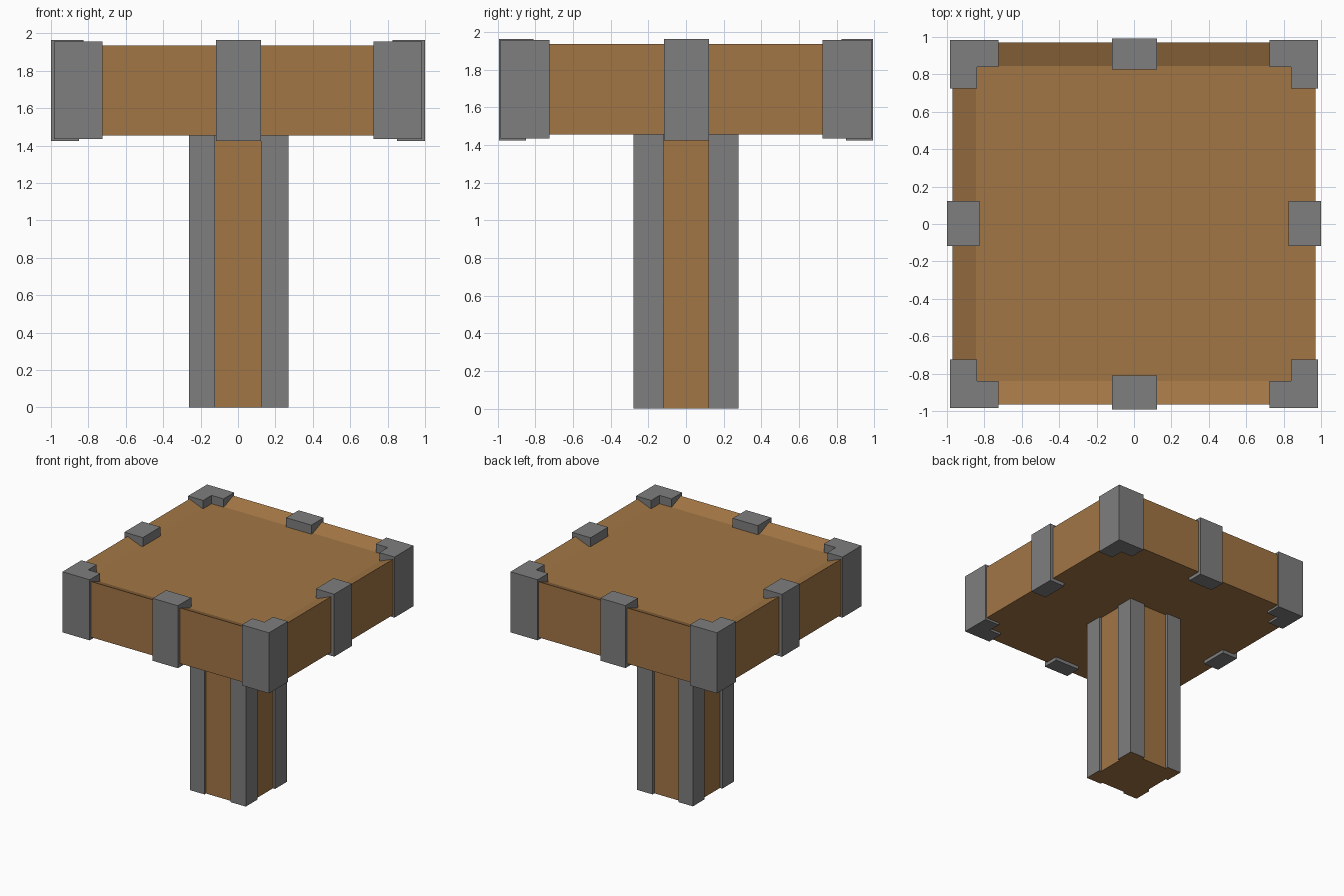
import bpy, bmesh

if "Cube" in bpy.data.objects:
    bpy.data.objects.remove(bpy.data.objects["Cube"])


def material(name, color):
    m = bpy.data.materials.new(name)
    m.diffuse_color = color
    m.use_nodes = True
    m.node_tree.nodes["Principled BSDF"].inputs["Base Color"].default_value = m.diffuse_color
    return m


wood = material("wood", (0.36, 0.18, 0.06, 1))
metal = material("metal", (0.21, 0.21, 0.21, 1))


def finish(bm, name, mats):
    bmesh.ops.recalc_face_normals(bm, faces=bm.faces[:])
    mesh = bpy.data.meshes.new(name)
    bm.to_mesh(mesh)
    bm.free()
    for m in mats:
        mesh.materials.append(m)
    obj = bpy.data.objects.new(name, mesh)
    bpy.context.collection.objects.link(obj)
    return obj


def prism(name, outline, axes, lo, hi, mats):
    """Extrude a 2D outline along the third axis, from lo to hi."""
    a, b = axes
    c = 3 - a - b
    bm = bmesh.new()
    verts = []
    for p in outline:
        co = [0, 0, 0]
        co[a], co[b], co[c] = p[0], p[1], lo
        verts.append(bm.verts.new(co))
    face = bm.faces.new(verts)
    ext = bmesh.ops.extrude_face_region(bm, geom=[face], use_keep_orig=True)
    for v in ext["geom"]:
        if isinstance(v, bmesh.types.BMVert):
            v.co[c] = hi
    # the first face is the cap at lo; it takes the last material
    face.material_index = len(mats) - 1
    return finish(bm, name, mats)


def rect(x0, x1, y0, y1):
    return [(x0, y0), (x1, y0), (x1, y1), (x0, y1)]


# Wooden top with a raised rim around a sunken panel
top = prism("table_top", rect(-0.97, 0.97, -0.965, 0.97), (0, 1), 1.455, 1.935, [wood])
bm = bmesh.new()
bm.from_mesh(top.data)
panel = max(bm.faces, key=lambda f: f.calc_center_median().z)
bmesh.ops.inset_region(bm, faces=[panel], thickness=0.125, use_even_offset=True)
for v in panel.verts:
    v.co.z -= 0.05
bm.to_mesh(top.data)
bm.free()

# Wooden column core
prism("column_core", rect(-0.24, 0.25, -0.26, 0.255), (0, 1), 0, 1.46, [wood])

for sx, xn in ((-1, "left"), (1, "right")):
    for sy, yn in ((-1, "front"), (1, "back")):
        # L-shaped corner brackets on the top
        i, n, o = 0.725, 0.84, 0.984
        ell = [(o, o), (i, o), (i, n), (n, n), (n, i), (o, i)]
        prism(f"corner_bracket_{yn}_{xn}", [(sx * x, sy * y) for x, y in ell],
              (0, 1), 1.435, 1.957, [metal])
        # Column corner posts, with wooden undersides
        px = 0.27 if sx > 0 else 0.262
        post = rect(sx * 0.123, sx * px, sy * 0.12, sy * 0.28)
        prism(f"column_post_{yn}_{xn}", post, (0, 1), 0, 1.46, [metal, wood])

# C-shaped clamps halfway along each side
for axis, names, outer in ((0, ("left", "right"), 1.0), (1, ("front", "back"), 0.993)):
    for s, name in zip((-1, 1), names):
        tip = 0.81 if name == "front" else 0.825
        c = [(outer, 1.425), (outer, 1.963), (tip, 1.963), (tip, 1.885),
             (0.95, 1.885), (0.95, 1.47), (0.85, 1.47), (0.85, 1.425)]
        prism(f"clamp_{name}", [(s * d, z) for d, z in c], (axis, 2),
              -0.118, 0.122, [metal])
